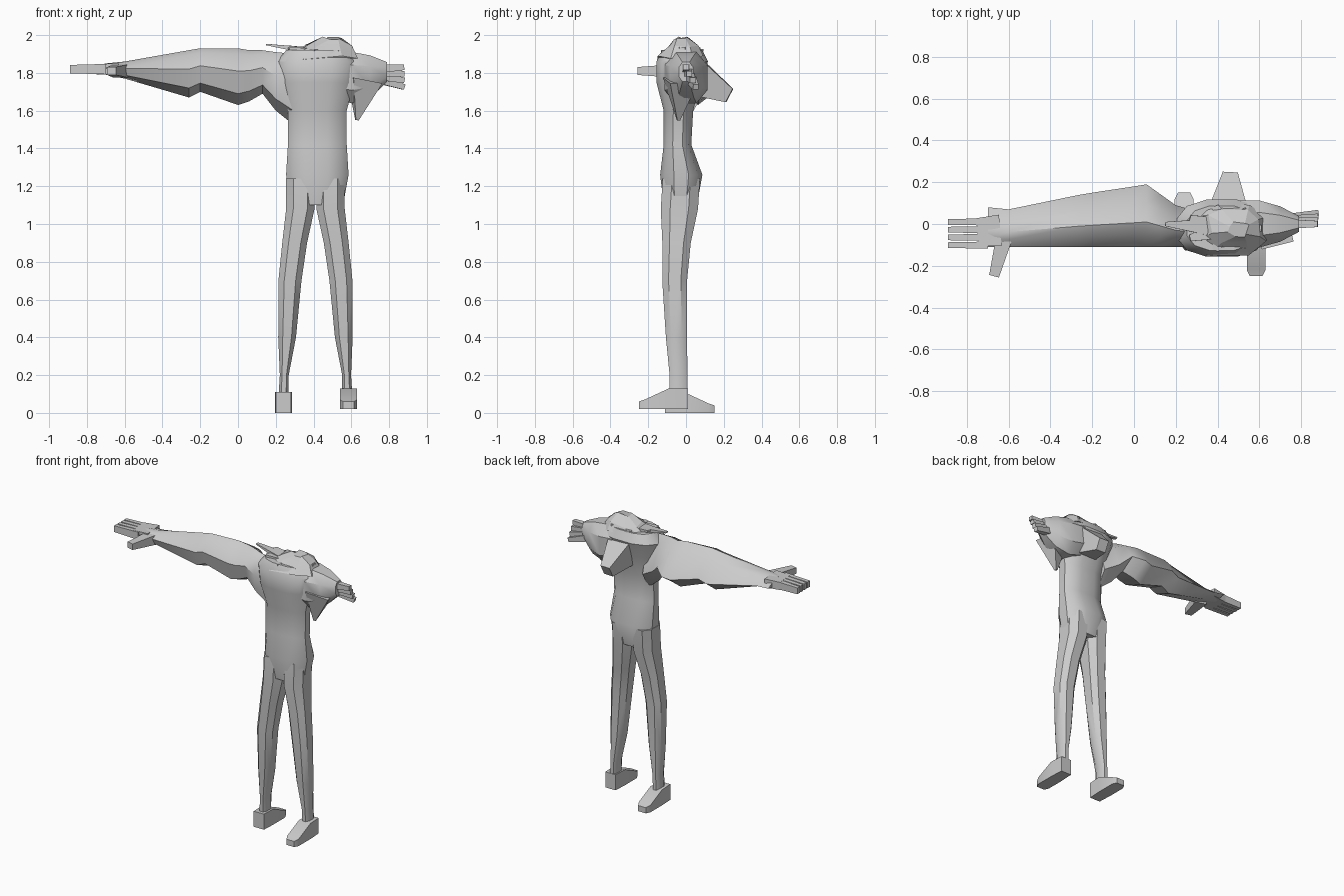
import bpy, bmesh, math, random
from mathutils import Vector

random.seed(4)
cube = bpy.data.objects.get("Cube")
if cube:
    bpy.data.objects.remove(cube, do_unlink=True)

grey = bpy.data.materials.new("plain grey")
grey.use_nodes = True
COLOUR = (.6, .6, .6, 1)
grey.diffuse_color = COLOUR
grey.node_tree.nodes["Principled BSDF"].inputs["Base Color"].default_value = COLOUR


def rounded(sides, power=.8):
    """Unit cross-section between a circle and a square."""
    points = []
    for i in range(sides):
        angle = math.tau * (i + .5) / sides
        points.append([(1 + math.copysign(abs(wave) ** power, wave)) / 2
                       for wave in (math.cos(angle), math.sin(angle))])
    return points


ROUND = rounded(12)
LIMB = rounded(8)
BOX = [(0, 0), (1, 0), (1, 1), (0, 1)]
# Arm section: ridge on top, sharp low edge at the back
ARM = [(0, .6), (.2, .9), (.4, 1), (.7, .8), (1, .3), (.6, 0), (.1, .2)]


def skin_loops(name, loops, angle=35):
    """Skin loops of points, cap both ends and make the object."""
    bm = bmesh.new()
    loops = [[bm.verts.new(point) for point in loop] for loop in loops]
    for low, high in zip(loops, loops[1:]):
        for i in range(len(low)):
            bm.faces.new((low[i - 1], low[i], high[i], high[i - 1]))
    bm.faces.new(loops[0])
    bm.faces.new(loops[-1])
    bmesh.ops.recalc_face_normals(bm, faces=bm.faces)
    mesh = bpy.data.meshes.new(name)
    bm.to_mesh(mesh)
    bm.free()
    mesh.materials.append(grey)
    obj = bpy.data.objects.new(name, mesh)
    bpy.context.collection.objects.link(obj)
    bpy.ops.object.select_all(action="DESELECT")
    obj.select_set(True)
    bpy.context.view_layer.objects.active = obj
    bpy.ops.object.shade_smooth_by_angle(angle=math.radians(angle))


def loft(name, axis, section, rings, jitter=0):
    """Loft a section through (position, low a, high a, low b, high b) rings."""
    loops = []
    for position, low_a, high_a, low_b, high_b in rings:
        loop = []
        for u, v in section:
            place = [low_a + u * (high_a - low_a), low_b + v * (high_b - low_b)]
            place.insert(axis, position)
            loop.append([c + random.uniform(-jitter, jitter) for c in place])
        loops.append(loop)
    skin_loops(name, loops, 15 if jitter else 35)


def taper(name, start, end, side, up, shrink):
    """Four-sided tapering bar between two points."""
    start, end = Vector(start), Vector(end)
    along = (end - start).normalized()
    across = along.cross(Vector((0, 0, 1))).normalized()
    over = across.cross(along)
    loops = []
    for centre, size in ((start, 1), (end, shrink)):
        loops.append([centre + across * (u - .5) * side * size
                      + over * (v - .5) * up * size for u, v in BOX])
    skin_loops(name, loops)


# Trunk from crotch to shoulders: height, half width, front, back
MIDDLE = .42
trunk = [(1.1, .14, -.12, .06), (1.26, .17, -.14, .09), (1.42, .16, -.12, .03),
         (1.6, .16, -.12, .04), (1.75, .2, -.16, .08), (1.86, .22, -.16, .12),
         (1.92, .17, -.13, .09)]
loft("torso", 2, ROUND, [(height, MIDDLE - half, MIDDLE + half, front, back)
                         for height, half, front, back in trunk])

# Crumpled neck opening with folds fanned around it
loft("neck_stump", 2, LIMB, [(1.88, .25, .65, -.15, .1), (1.94, .36, .6, -.1, .08),
                             (1.98, .45, .55, -.06, .01)], jitter=.012)
neck = Vector((.43, -.02, 1.91))
for i in range(7):
    turn = math.tau * i / 7
    reach = Vector((.18 * math.cos(turn), .11 * math.sin(turn), random.uniform(0, .03)))
    taper("collar_fold", neck, neck + reach, .1, .04, .3)
taper("shoulder_fold", neck, (.15, 0, 1.95), .1, .04, .2)

# Legs mirrored about the crotch: height, inner, outer, front, back
leg = [(.05, .14, .2, -.09, .01), (.2, .14, .19, -.09, .01), (.4, .1, .2, -.11, .01),
       (.7, .07, .2, -.13, .01), (.9, .04, .18, -.13, .03), (1.08, 0, .16, -.14, .07),
       (1.24, 0, .16, -.13, .08)]
CROTCH = .41
for name, way in (("right_leg", -1), ("left_leg", 1)):
    loft(name, 2, LIMB, [(height, CROTCH + way * inner, CROTCH + way * outer, front, back)
                         for height, inner, outer, front, back in leg])

# Feet point opposite ways: distance from heel, half width, height
foot = [(0, .04, .11), (.1, .045, .11), (.23, .045, .05), (.26, .03, .04)]
for name, x, heel, way, floor in (("right_foot", .24, -.11, 1, 0),
                                  ("left_foot", .585, .01, -1, .02)):
    loft(name, 1, BOX, [(heel + way * step, x - half, x + half, floor, floor + height)
                        for step, half, height in foot])

# Long right arm with the armpit web: position, back, underside, top
arm = [(-.7, .08, 1.79, 1.85), (-.6, .07, 1.77, 1.86), (-.26, .14, 1.67, 1.92),
       (-.2, .15, 1.7, 1.93), (0, .18, 1.63, 1.93), (.06, .19, 1.65, 1.92),
       (.13, .14, 1.69, 1.92), (.2, .09, 1.6, 1.91), (.3, .06, 1.52, 1.9)]
loft("right_arm", 0, ARM, [(x, -.11, back, low, high) for x, back, low, high in arm])

# Right hand
taper("right_palm", (-.64, -.03, 1.82), (-.75, -.04, 1.82), .15, .06, .9)
for i in range(4):
    y = .01 - i * .037
    taper("right_finger", (-.7, y, 1.82), (-.89, y, 1.82), .034, .055, .8)
taper("right_thumb", (-.62, -.06, 1.81), (-.67, -.25, 1.81), .08, .07, .6)

# Collapsed left arm: position, half depth, underside, top
stub = [(.5, .12, 1.66, 1.92), (.6, .12, 1.63, 1.92), (.7, .09, 1.66, 1.9),
        (.79, .04, 1.75, 1.86)]
loft("left_arm", 0, LIMB, [(x, -half, half, low, high) for x, half, low, high in stub])
taper("left_arm_spike", (.67, -.03, 1.76), (.63, -.04, 1.55), .15, .16, .1)
taper("back_fold", (.45, .04, 1.78), (.46, .23, 1.68), .18, .2, .4)

# Shrunken left hand, fingers fanned downward
for i in range(4):
    drop = i * .035
    taper("left_finger", (.74, drop / 4, 1.82 - drop / 2),
          (.88, drop / 2, 1.83 - drop), .045, .045, .65)
